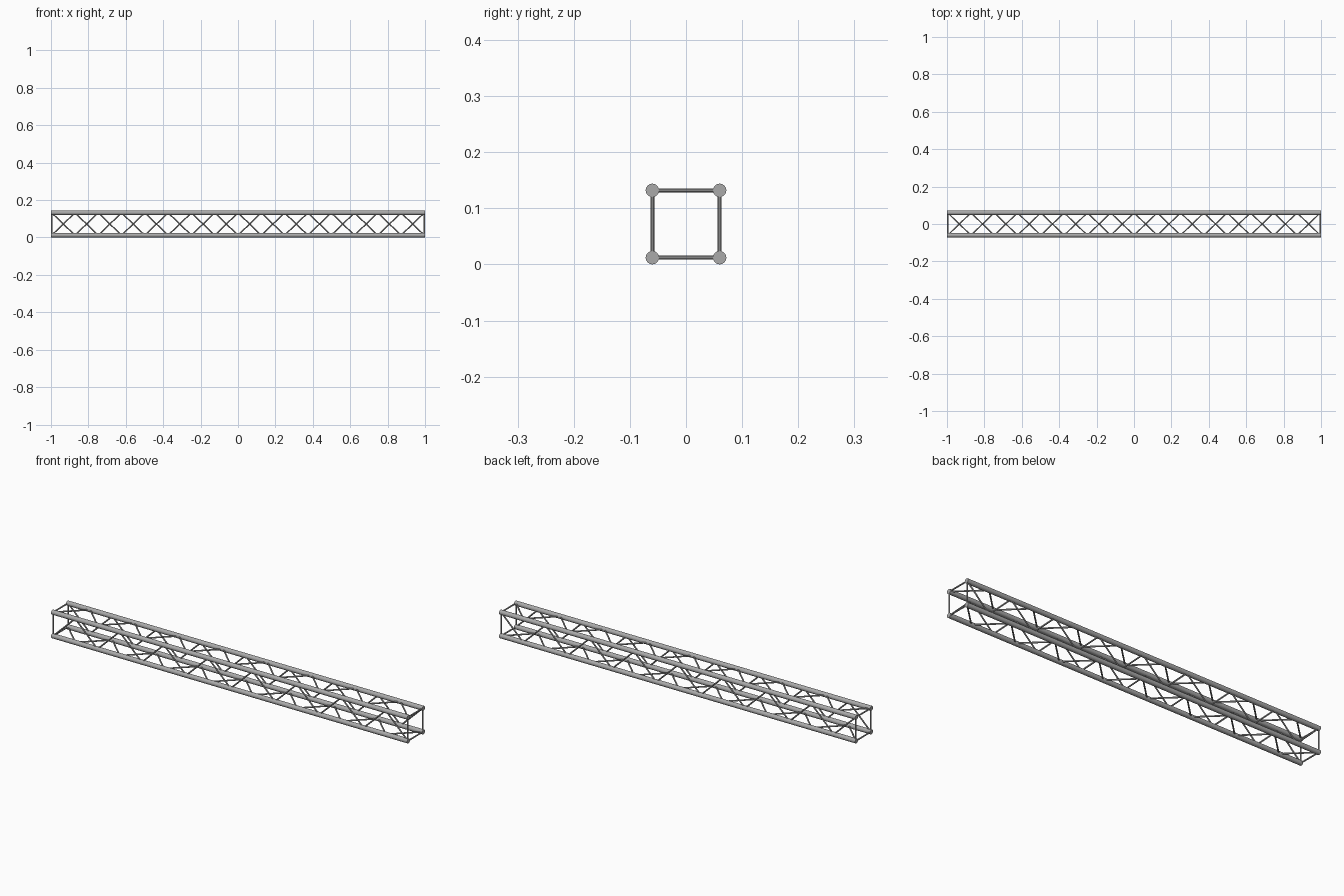
import bpy
from mathutils import Vector

cube = bpy.data.objects.get("Cube")
if cube:
    bpy.data.objects.remove(cube, do_unlink=True)

HALF = 0.06            # half spacing of the chords
LOW, HIGH = 0.012, 0.132
CHORD_R, ROD_R = 0.012, 0.0037
END = 1 - ROD_R        # centre of the end frames
BAYS = 16

steel = bpy.data.materials.new("grey steel")
steel.use_nodes = True
steel.diffuse_color = (0.4, 0.4, 0.4, 1)
steel.node_tree.nodes["Principled BSDF"].inputs["Base Color"].default_value = (0.4, 0.4, 0.4, 1)


def tube(name, a, b, radius, sides):
    """Round bar from point a to point b."""
    a, b = Vector(a), Vector(b)
    axis = b - a
    bpy.ops.mesh.primitive_cylinder_add(vertices=sides, radius=radius, depth=axis.length,
                                        location=(a + b) / 2)
    bar = bpy.context.object
    bar.name = name
    bar.rotation_euler = axis.to_track_quat('Z', 'Y').to_euler()
    bar.data.materials.append(steel)
    bpy.ops.object.shade_smooth_by_angle()
    return bar


corners = {
    "front_bottom": (-HALF, LOW), "front_top": (-HALF, HIGH),
    "back_top": (HALF, HIGH), "back_bottom": (HALF, LOW),
}

# Four long chords
for name, (y, z) in corners.items():
    tube(name + "_chord", (-1, y, z), (1, y, z), CHORD_R, 16)

# Each side: end posts and a zigzag of lacing rods, opposite sides out of step
sides = {
    "front": ("front_bottom", "front_top"),
    "back": ("back_top", "back_bottom"),
    "top": ("front_top", "back_top"),
    "bottom": ("back_bottom", "front_bottom"),
}
for name, (first, second) in sides.items():
    pair = (corners[first], corners[second])
    for label, x in (("right", -END), ("left", END)):
        tube(f"{name}_{label}_end_post", (x, *pair[0]), (x, *pair[1]), ROD_R, 10)
    for i in range(BAYS):
        x0, x1 = (-END + 2 * END * k / BAYS for k in (i, i + 1))
        tube(f"{name}_lacing_{i + 1}", (x0, *pair[i % 2]), (x1, *pair[(i + 1) % 2]), ROD_R, 10)
